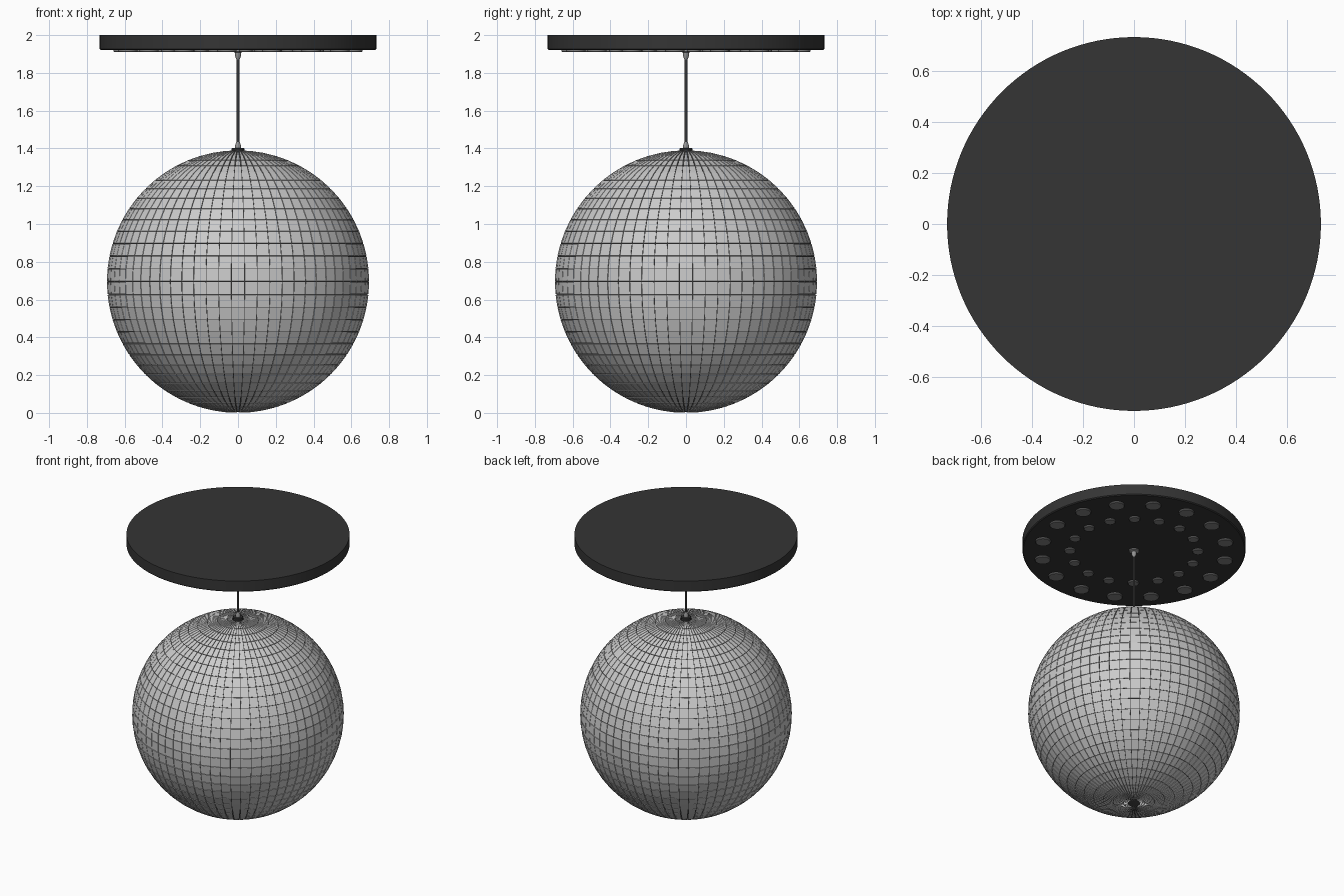
import bpy, bmesh, math
from mathutils import Matrix

if "Cube" in bpy.data.objects:
    bpy.data.objects.remove(bpy.data.objects["Cube"])

R = 0.695          # ball radius, also its centre height
SEG, ROWS = 64, 32


def material(name, v):
    m = bpy.data.materials.new(name)
    m.diffuse_color = (v, v, v, 1)
    m.use_nodes = True
    m.node_tree.nodes["Principled BSDF"].inputs["Base Color"].default_value = m.diffuse_color
    return m


dark = material("dark_metal", 0.035)
grout = material("grout", 0.06)
lens = material("lens_grey", 0.22)
steel = material("steel", 0.3)


def finish(bm, name, mat=None, smooth=False):
    me = bpy.data.meshes.new(name)
    bm.to_mesh(me)
    bm.free()
    ob = bpy.data.objects.new(name, me)
    bpy.context.collection.objects.link(ob)
    if mat:
        me.materials.append(mat)
    if smooth:
        bpy.ops.object.select_all(action='DESELECT')
        ob.select_set(True)
        bpy.context.view_layer.objects.active = ob
        bpy.ops.object.shade_smooth_by_angle(angle=math.radians(35))
    return ob


def lathe(name, profile, mat, n=32, x=0, y=0):
    """Spin an (r, z) profile that starts and ends on the axis."""
    bm = bmesh.new()
    vs = [bm.verts.new((r, 0, z)) for r, z in profile]
    es = [bm.edges.new(p) for p in zip(vs, vs[1:])]
    bmesh.ops.spin(bm, geom=vs + es, cent=(0, 0, 0), axis=(0, 0, 1),
                   angle=math.tau, steps=n)
    bmesh.ops.remove_doubles(bm, verts=bm.verts, dist=1e-5)
    bmesh.ops.recalc_face_normals(bm, faces=bm.faces)
    bmesh.ops.translate(bm, verts=bm.verts, vec=(x, y, 0))
    return finish(bm, name, mat, True)


def ball(radius):
    bm = bmesh.new()
    m = Matrix.Translation((0, 0, R)) @ Matrix.Rotation(math.pi / SEG, 4, 'Z')
    bmesh.ops.create_uvsphere(bm, u_segments=SEG, v_segments=ROWS,
                              radius=radius, matrix=m)
    return bm


# dark core seen through the gaps
finish(ball(R - 0.004), "ball_core", grout)

# flat mirror tiles, one per sphere face
bm = ball(R)
rims = bmesh.ops.inset_individual(bm, faces=bm.faces[:], thickness=0.002,
                                  use_even_offset=True)["faces"]
bmesh.ops.delete(bm, geom=rims, context='FACES')
tiles = finish(bm, "mirror_tiles")
sol = tiles.modifiers.new("thickness", 'SOLIDIFY')
sol.thickness = 0.006
sol.offset = -1

# ceiling plate with a softened lower edge
lathe("ceiling_plate", [(0, 2.0), (0.732, 2.0), (0.732, 1.926), (0.726, 1.92),
                        (0, 1.92)], dark, 128)

# two rings of spotlights under the plate
for ring, rad, size, phase in (("outer", 0.61, 0.051, -5.6),
                               ("inner", 0.42, 0.036, 5.6)):
    for i in range(16):
        a = math.radians(phase + i * 22.5)
        lathe(f"{ring}_spotlight_{i}",
              [(0, 1.93), (size, 1.93), (size, 1.913), (size - 0.003, 1.91),
               (0, 1.91)], lens, 32, rad * math.cos(a), rad * math.sin(a))

# hanging rod with its end fittings
lathe("rod", [(0, 1.91), (0.008, 1.91), (0.008, 1.41), (0, 1.41)], dark, 16)
lathe("top_fitting", [(0, 1.93), (0.034, 1.93), (0.034, 1.913), (0.016, 1.908),
                      (0.016, 1.89), (0.009, 1.872), (0, 1.872)], steel)
lathe("ball_cap", [(0, 1.38), (0.034, 1.38), (0.034, 1.398), (0.03, 1.402),
                   (0, 1.402)], dark)
lathe("bottom_fitting", [(0, 1.40), (0.016, 1.40), (0.016, 1.415),
                         (0.009, 1.435), (0, 1.435)], steel)
